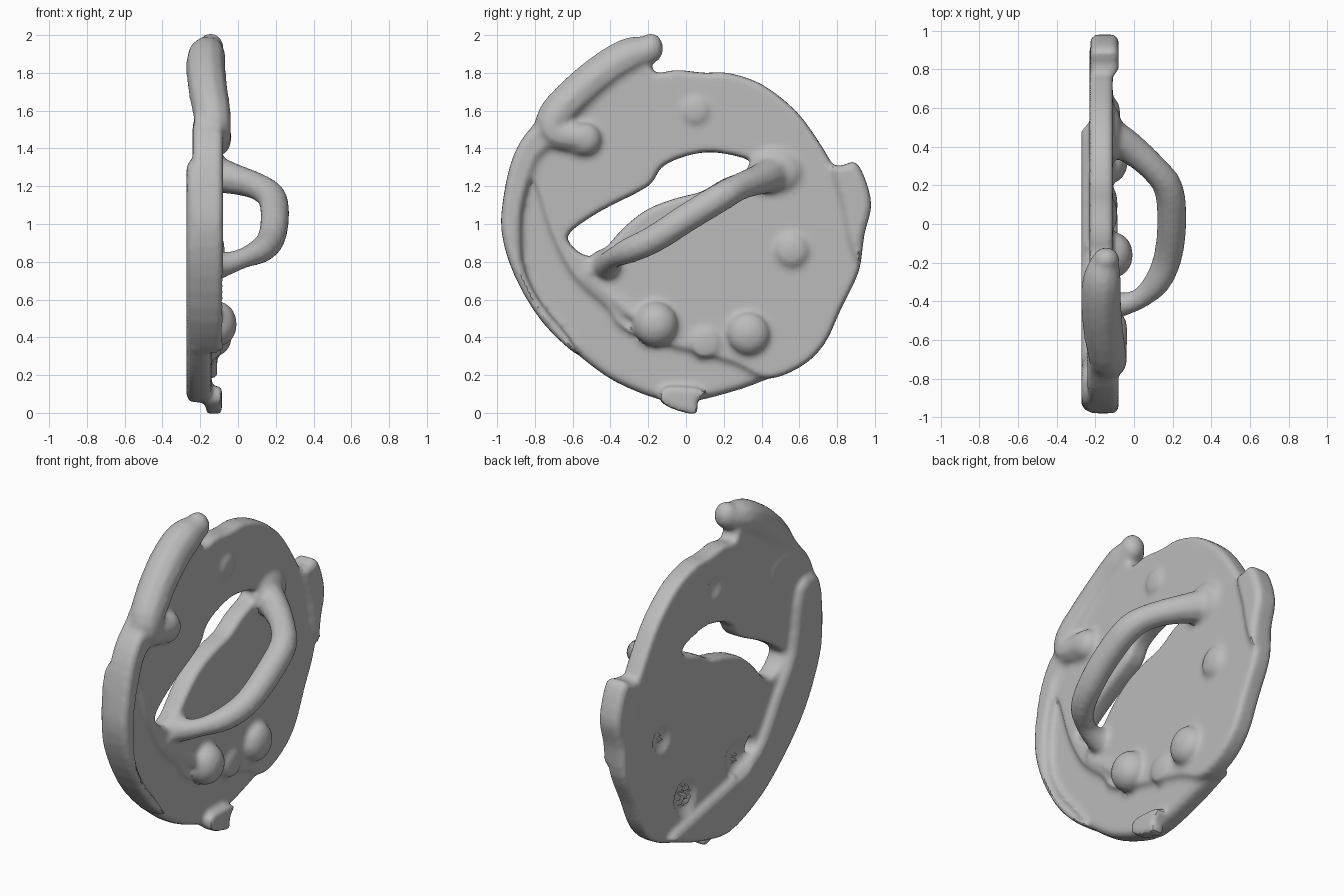
import bpy, bmesh, math
from mathutils import Matrix, Vector

if "Cube" in bpy.data.objects:
    bpy.data.objects.remove(bpy.data.objects["Cube"])

grey = bpy.data.materials.new("stone_grey")
grey.diffuse_color = (0.5, 0.5, 0.5, 1)
grey.use_nodes = True
grey.node_tree.nodes["Principled BSDF"].inputs["Base Color"].default_value = grey.diffuse_color

# local (x, y, z) -> world (y, z, x): profiles are drawn as seen from the right side
SIDE = Matrix(((0, 0, 1, 0), (1, 0, 0, 0), (0, 1, 0, 0), (0, 0, 0, 1)))


def smooth_path(pts, closed, steps=3):
    """Catmull-Rom resampling of a short list of points."""
    pts = [Vector(p) for p in pts]
    n = len(pts)
    out = []
    for i in range(n if closed else n - 1):
        if closed:
            a, b, c, d = (pts[(i + k) % n] for k in (-1, 0, 1, 2))
        else:
            a, b, c, d = (pts[min(max(i + k, 0), n - 1)] for k in (-1, 0, 1, 2))
        for s in range(steps):
            t = s / steps
            out.append(0.5 * (2 * b + (c - a) * t + (2 * a - 5 * b + 4 * c - d) * t * t
                              + (3 * b - a - 3 * c + d) * t ** 3))
    if not closed:
        out.append(pts[-1])
    return out


def finish(obj, name):
    """Bake to a clean closed mesh and name it."""
    bpy.ops.object.select_all(action='DESELECT')
    obj.select_set(True)
    bpy.context.view_layer.objects.active = obj
    if obj.type == 'CURVE':
        bpy.ops.object.convert(target='MESH')
        obj = bpy.context.object
    bpy.ops.object.transform_apply(location=True, rotation=True, scale=True)
    bm = bmesh.new()
    bm.from_mesh(obj.data)
    bmesh.ops.remove_doubles(bm, verts=bm.verts, dist=0.0005)
    bmesh.ops.recalc_face_normals(bm, faces=bm.faces)
    bm.to_mesh(obj.data)
    bm.free()
    obj.name = name
    return obj


def keep_outer_shell(mesh):
    """Drop loose crumbs left inside by the remesh."""
    bm = bmesh.new()
    bm.from_mesh(mesh)
    todo, shells = set(bm.verts), []
    while todo:
        stack = [todo.pop()]
        shell = list(stack)
        while stack:
            v = stack.pop()
            for e in v.link_edges:
                w = e.other_vert(v)
                if w in todo:
                    todo.remove(w)
                    stack.append(w)
                    shell.append(w)
        shells.append(shell)
    shells.sort(key=len)
    for shell in shells[:-1]:
        bmesh.ops.delete(bm, geom=shell, context='VERTS')
    bm.to_mesh(mesh)
    bm.free()


def fuse(name, parts, rounds):
    """Melt overlapping parts into one soft, sculpted surface."""
    bpy.ops.object.select_all(action='DESELECT')
    for o in parts:
        o.select_set(True)
    bpy.context.view_layer.objects.active = parts[0]
    bpy.ops.object.join()
    ob = bpy.context.object
    m = ob.modifiers.new("melt", 'REMESH')
    m.mode = 'VOXEL'
    m.voxel_size = 0.016
    s = ob.modifiers.new("soften", 'SMOOTH')
    s.iterations = rounds
    bpy.ops.object.convert(target='MESH')
    ob = bpy.context.object
    keep_outer_shell(ob.data)
    ob.name = ob.data.name = name
    ob.data.materials.clear()
    ob.data.materials.append(grey)
    bpy.ops.object.shade_smooth_by_angle(angle=math.radians(35))
    return ob


def new_curve(name, dims):
    cu = bpy.data.curves.new(name, 'CURVE')
    cu.dimensions = dims
    ob = bpy.data.objects.new(name, cu)
    bpy.context.collection.objects.link(ob)
    return cu, ob


def slab(name, outlines, x0, x1, bevel):
    """Bevelled plate from (y, z) outlines; further outlines become holes."""
    cu, ob = new_curve(name, '2D')
    cu.fill_mode = 'BOTH'
    cu.extrude = (x1 - x0) / 2 - bevel
    cu.bevel_depth = bevel
    cu.bevel_resolution = 1
    cu.offset = -bevel
    for o in outlines:
        pts = smooth_path([(y, z, 0) for y, z in o], True)
        sp = cu.splines.new('POLY')
        sp.points.add(len(pts) - 1)
        for p, v in zip(sp.points, pts):
            p.co = (v.x, v.y, 0, 1)
        sp.use_cyclic_u = True
    ob.matrix_world = Matrix.Translation(((x0 + x1) / 2, 0, 0)) @ SIDE
    return finish(ob, name)


def tube(name, pts):
    """Round bar through (x, y, z, radius) points."""
    cu, ob = new_curve(name, '3D')
    cu.bevel_depth = 1
    cu.bevel_resolution = 3
    cu.use_fill_caps = True
    path = smooth_path(pts, False)
    sp = cu.splines.new('POLY')
    sp.points.add(len(path) - 1)
    for p, v in zip(sp.points, path):
        p.co = (v[0], v[1], v[2], 1)
        p.radius = v[3]
    return finish(ob, name)


def knob(name, loc, size):
    bpy.ops.mesh.primitive_uv_sphere_add(segments=16, ring_count=10, radius=1, location=loc)
    ob = bpy.context.object
    ob.scale = size
    return finish(ob, name)


# Main disc with the lens-shaped opening and a pinhole
disc = [(-.05, .34), (-.2, .38), (-.36, .46), (-.42, .55), (-.6, .72), (-.72, .95), (-.8, 1.2),
        (-.9, 1.37), (-.76, 1.58), (-.54, 1.8), (-.32, 1.89), (-.2, 1.86), (-.16, 1.8),
        (-.05, 1.815), (.1, 1.8), (.22, 1.8), (.4, 1.74), (.58, 1.6), (.7, 1.44), (.79, 1.29),
        (.9, 1.1), (.93, .92), (.915, .75), (.82, .55), (.73, .36), (.6, .24), (.42, .18), (.25, .26)]
opening = [(-.62, .95), (-.45, 1.07), (-.2, 1.2), (-.13, 1.3), (0, 1.36), (.15, 1.38), (.33, 1.34),
           (.33, 1.29), (.2, 1.24), (.08, 1.17), (-.04, 1.14), (-.2, 1.08), (-.33, .98),
           (-.44, .86), (-.52, .83), (-.6, .88)]
pinhole = [(-.315, .55), (-.27, .51), (-.27, .44), (-.32, .48)]
parts = [slab("disc", [disc, opening, pinhole], -.23, -.11, .022)]

# Lower-left crescent, set further back than the disc
crescent = [(-.93, 1.3), (-.965, .95), (-.9, .72), (-.75, .48), (-.5, .25), (-.3, .13), (-.05, .055),
            (.2, .1), (.42, .175), (.52, .24), (.28, .3), (-.02, .36), (-.2, .41), (-.355, .5), (-.52, .74),
            (-.66, .95), (-.74, 1.3)]
parts.append(slab("crescent", [crescent], -.272, -.14, .035))

# Thick rim along the left edge, widening under the hook
rim = [(-.6, 1.55), (-.8, 1.52), (-.91, 1.37), (-.965, 1.15), (-.975, .95), (-.905, .72), (-.76, .48),
       (-.58, .31), (-.62, .4), (-.78, .6), (-.865, .8), (-.87, 1.05), (-.82, 1.25), (-.77, 1.36),
       (-.68, 1.41), (-.58, 1.36), (-.48, 1.42), (-.5, 1.51)]
parts.append(slab("left_rim", [rim], -.24, -.08, .025))

# Upper-left lobe that curls into a hook, with rounded ends
parts += [
    tube("upper_lobe", [(-.15, -.19, 1.92, .075), (-.165, -.28, 1.895, .1), (-.17, -.39, 1.835, .105),
                        (-.16, -.54, 1.72, .105), (-.135, -.69, 1.57, .1), (-.125, -.69, 1.48, .09),
                        (-.11, -.54, 1.46, .08)]),
    knob("lobe_tip", (-.145, -.185, 1.93), (.07, .065, .08)),
    knob("hook_tip", (-.105, -.535, 1.45), (.07, .09, .09))]

# Flap on the right edge
flap = [(.77, 1.29), (.83, 1.31), (.9, 1.325), (.955, 1.22), (.98, 1.09), (.945, .95), (.92, .8),
        (.86, .9), (.82, 1.1)]
parts.append(slab("right_flap", [flap], -.225, -.08, .03))

# Pointed tab under the disc
tab = [(-.14, .08), (-.1, .035), (0, .0), (.06, .0), (.06, .06), (.1, .12), (-.1, .14)]
parts.append(slab("bottom_tab", [tab], -.17, -.085, .012))

# Low ridge along the step, from the handle to the left knob
parts.append(tube("ridge", [(-.13, -.45, .78, .05), (-.135, -.52, .72, .04), (-.135, -.4, .62, .04),
                            (-.13, -.24, .5, .05)]))

# Grab handle arching over the opening, with a flared root
parts += [
    tube("handle", [(-.15, .46, 1.27, .11), (-.03, .4, 1.24, .085), (.1, .29, 1.2, .073),
                    (.18, .18, 1.14, .078), (.195, 0, 1.03, .078), (.175, -.17, .92, .075),
                    (.12, -.3, .86, .07), (.03, -.385, .82, .055), (-.06, -.415, .79, .065),
                    (-.15, -.42, .78, .1)]),
    knob("handle_root", (-.12, .47, 1.28), (.06, .15, .12))]

# Knobs on the face, each with a dent pressed in behind: (name, y, z, height, radius, dent)
knobs = [("left_knob", -.16, .47, .1, .12, .03), ("right_knob", .33, .42, .075, .115, .04),
         ("small_knob", .56, .86, .035, .09, .03), ("top_pimple", .05, 1.6, .018, .07, .02),
         ("low_pimple", .1, .37, .02, .08, 0)]
for name, y, z, h, r, _ in knobs:
    parts.append(knob(name, (-.105, y, z), (h, r, r)))

body = fuse("disc_with_handle", parts, 5)
for v in body.data.vertices:
    if v.normal.x < -.8 and v.co.x < -.2:
        for _, y, z, _, r, dent in knobs:
            d = math.hypot(v.co.y - y, v.co.z - z) / r
            if d < 1:
                v.co.x += dent * (1 - d * d)
